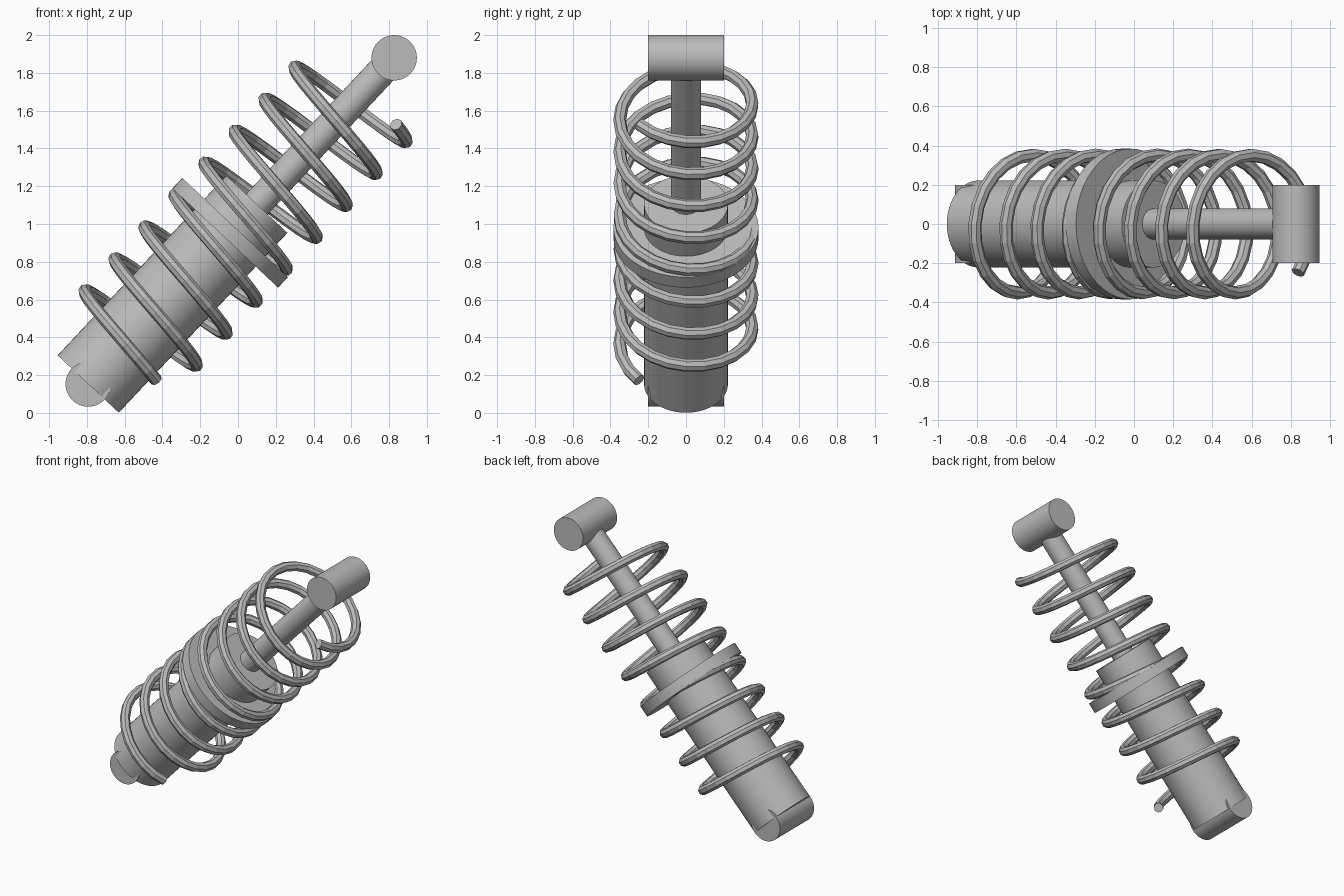
import bpy
import math
from mathutils import Matrix, Vector

if "Cube" in bpy.data.objects:
    bpy.data.objects.remove(bpy.data.objects["Cube"], do_unlink=True)

grey = bpy.data.materials.new("plain grey")
grey.use_nodes = True
grey.diffuse_color = (0.5, 0.5, 0.5, 1)
grey.node_tree.nodes["Principled BSDF"].inputs["Base Color"].default_value = (0.5, 0.5, 0.5, 1)

# The damper leans along the line joining its two mounting eyes
LOW = Vector((-0.793, 0, 0.153))
HIGH = Vector((0.827, 0, 1.88))
span = HIGH - LOW
LEAN = Matrix.Translation(LOW) @ Matrix.Rotation(math.atan2(span.x, span.z), 4, "Y")


def cylinder(name, radius, start, end, place=LEAN, sides=48):
    """Smooth-sided cylinder running along the local z axis of a placement."""
    bpy.ops.mesh.primitive_cylinder_add(vertices=sides, radius=radius, depth=end - start)
    obj = bpy.context.object
    obj.name = name
    obj.matrix_world = place @ Matrix.Translation((0, 0, (start + end) / 2))
    obj.data.materials.append(grey)
    bpy.ops.object.shade_smooth_by_angle(angle=math.radians(30))
    return obj


# Damper body, spring collar and piston rod
cylinder("damper_body", 0.222, 0, 1.305)
cylinder("spring_collar", 0.384, 1.06, 1.136)
cylinder("piston_rod", 0.079, 1.2, span.length, sides=32)

# Mounting eyes lying across the damper
for name, centre in (("lower_eye", LOW), ("upper_eye", HIGH)):
    across = Matrix.Translation(centre) @ Matrix.Rotation(math.pi / 2, 4, "X")
    cylinder(name, 0.12, -0.2, 0.2, across)

# Coil spring: eight turns of octagonal wire
TURNS, STEPS, PITCH, RADIUS = 8, 24, 0.232, 0.351
curve = bpy.data.curves.new("coil_spring", "CURVE")
curve.dimensions = "3D"
curve.bevel_depth = 0.034
curve.bevel_resolution = 2
curve.use_fill_caps = True
spline = curve.splines.new("POLY")
spline.points.add(TURNS * STEPS)
for i, point in enumerate(spline.points):
    turn = i / STEPS
    angle = -math.pi / 4 - turn * math.tau
    point.co = (RADIUS * math.cos(angle), RADIUS * math.sin(angle), 0.261 + turn * PITCH, 1)
spline.use_smooth = False
spring = bpy.data.objects.new("coil_spring", curve)
bpy.context.collection.objects.link(spring)
spring.matrix_world = LEAN
curve.materials.append(grey)

# Turn the spring into a faceted mesh
bpy.ops.object.select_all(action="DESELECT")
spring.select_set(True)
bpy.context.view_layer.objects.active = spring
bpy.ops.object.convert(target="MESH")
bpy.ops.object.shade_flat()
